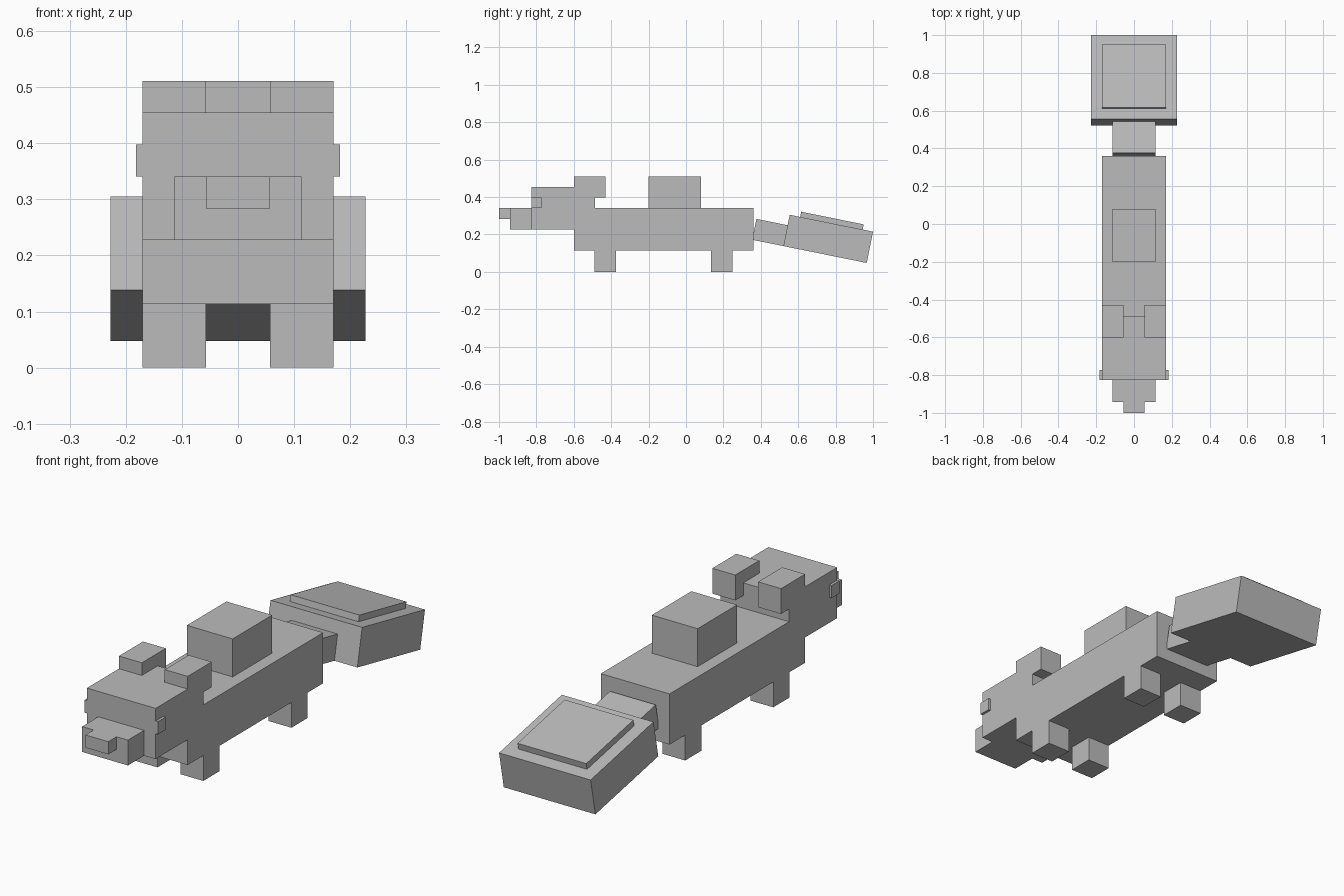
import bpy, bmesh
from math import sin, cos
from mathutils import Matrix, Vector

cube = bpy.data.objects.get("Cube")
if cube:
    bpy.data.objects.remove(cube, do_unlink=True)

U = 0.0568      # block unit
DROOP = 0.2     # downward tilt of the tail, radians

grey = bpy.data.materials.new("plain grey")
grey.use_nodes = True
COLOUR = (0.5, 0.5, 0.5, 1)
grey.diffuse_color = COLOUR
grey.node_tree.nodes["Principled BSDF"].inputs["Base Color"].default_value = COLOUR


def box(name, x, y, z, frame=Matrix()):
    """Box spanning the given ranges, placed by the frame matrix."""
    bm = bmesh.new()
    bmesh.ops.create_cube(bm, size=1)
    size = Vector([b - a for a, b in (x, y, z)])
    mid = Vector([(a + b) / 2 for a, b in (x, y, z)])
    bmesh.ops.scale(bm, vec=size, verts=bm.verts)
    bmesh.ops.translate(bm, vec=mid, verts=bm.verts)
    mesh = bpy.data.meshes.new(name)
    bm.to_mesh(mesh)
    bm.free()
    mesh.materials.append(grey)
    obj = bpy.data.objects.new(name, mesh)
    obj.matrix_world = frame
    bpy.context.collection.objects.link(obj)
    return obj


def pair(name, x, y, z):
    """Mirrored left and right boxes."""
    box("left_" + name, x, y, z)
    box("right_" + name, (-x[1], -x[0]), y, z)


def centred(units):
    return (-units * U, units * U)


# Body and back hump
box("body", centred(3), (-0.6, 0.36), (2 * U, 6 * U))
box("back_hump", centred(2), (-0.2, 0.08), (6 * U, 9 * U))

# Head, snout and nose
box("head", centred(3), (-0.827, -0.487), (4 * U, 8 * U))
box("snout", centred(2), (-0.942, -0.827), (4 * U, 6 * U))
box("nose", centred(1), (-1.0, -0.942), (5 * U, 6 * U))
pair("eye", (2.9 * U, 3.2 * U), (-0.827, -0.772), (6 * U, 7 * U))
pair("ear", (U, 3 * U), (-0.6, -0.43), (7 * U, 9 * U))

# Legs
pair("front_leg", (U, 3 * U), (-0.489, -0.375), (0, 2 * U))
pair("back_leg", (U, 3 * U), (0.135, 0.249), (0, 2 * U))

# Drooping tail, measured from the top front edge of the paddle
tail = Matrix.Translation((0, 1 - 8 * U * cos(DROOP), 0.305)) @ Matrix.Rotation(-DROOP, 4, "X")
box("tail_base", centred(2), (-3 * U, 0), (-3 * U, -U), tail)
box("tail_paddle", centred(4), (0, 8 * U), (-3 * U, 0), tail)
box("tail_top_plate", centred(3), (U, 7 * U), (0, U / 2), tail)
